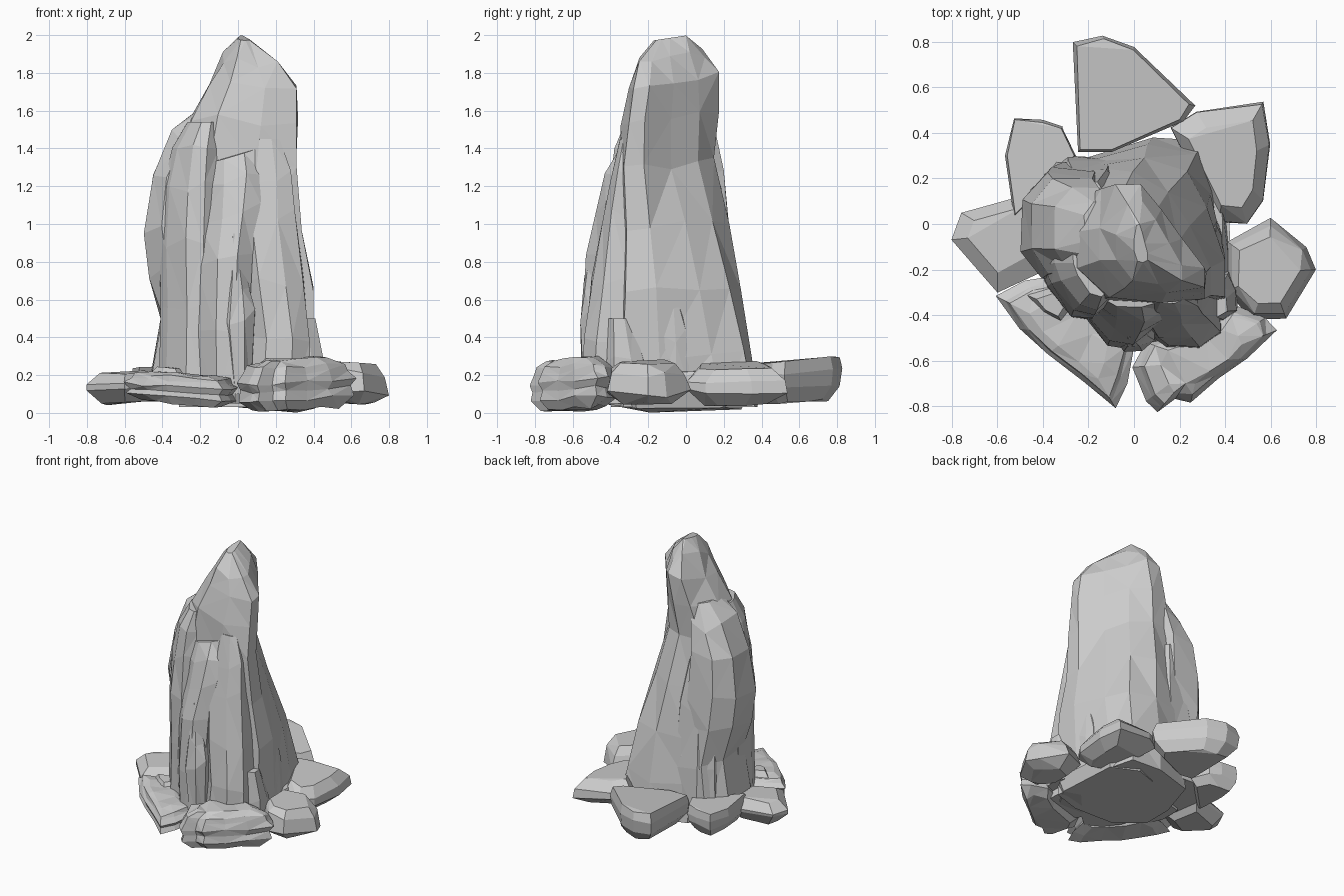
import bpy, bmesh, math, random

if "Cube" in bpy.data.objects:
    bpy.data.objects.remove(bpy.data.objects["Cube"])


def finish(name, bm):
    bmesh.ops.recalc_face_normals(bm, faces=bm.faces)
    me = bpy.data.meshes.new(name)
    bm.to_mesh(me)
    bm.free()
    ob = bpy.data.objects.new(name, me)
    bpy.context.collection.objects.link(ob)
    return ob


def loft(bm, rings):
    """Skin rings of points, closing both ends, then split into facets."""
    rows = [[bm.verts.new(p) for p in ring] for ring in rings]
    n = len(rows[0])
    for a, b in zip(rows, rows[1:]):
        for i in range(n):
            j = (i + 1) % n
            bm.faces.new((a[i], a[j], b[j], b[i]))
    bm.faces.new(rows[0][::-1])
    bm.faces.new(rows[-1])
    bmesh.ops.triangulate(bm, faces=bm.faces[:], quad_method='SHORT_EDGE')


# Unit plans running counter-clockwise from the left
BOXY = [(-1, -.5), (-.5, -1), (.4, -1), (1, -.6), (1, .3), (.6, 1), (-.4, 1), (-1, .5)]
CUT_LEFT = [(-1, .1), (-.75, -.3), (-.1, -.9), (.5, -1), (1, -.7), (1, 1), (-.2, 1), (-1, .8)]
LOW = [(-1, -.6), (-.5, -1), (.4, -1), (1, -.85), (.98, -.3), (.88, .5), (.72, .93), (.1, 1),
       (-.7, .75), (-1, 0)]
HIGH = [(-1, -.4), (-.5, -.9), (.3, -1), (1, -.85), (.97, -.5), (.6, .0), (.2, .55), (-.2, 1),
        (-.65, .95), (-1, .2)]


def column(name, levels, plan=BOXY, top_plan=None, seed=1, jitter=.02, tilt=(0, 0)):
    """Tapering pillar; each level is z, xmin, xmax, ymin, ymax."""
    rnd = random.Random(seed)
    top_plan = top_plan or plan
    zs = levels[0][0], levels[-1][0]
    rings = []
    for k, (z, x0, x1, y0, y1) in enumerate(levels):
        t = (z - zs[0]) / (zs[1] - zs[0])
        b = min(1, t * 1.2)
        rx, ry = (x1 - x0) / 2, (y1 - y0) / 2
        ring = []
        for (ax, ay), (bx, by) in zip(plan, top_plan):
            w = 1 + rnd.uniform(-jitter, jitter) * 3.5
            u = max(-1, min(1, (ax + (bx - ax) * b) * w)) * rx
            v = max(-1, min(1, (ay + (by - ay) * b) * w)) * ry
            dz = t * (tilt[0] * u + tilt[1] * v)
            if 0 < k < len(levels) - 1:
                dz += rnd.uniform(-jitter, jitter) * 2.5
            ring.append(((x0 + x1) / 2 + u, (y0 + y1) / 2 + v, z + dz))
        rings.append(ring)
    bm = bmesh.new()
    loft(bm, rings)
    return finish(name, bm)


def boulder(name, outline, z0, z1, profile, tilt=(0, 0), seed=1, jitter=0.01, hull=True):
    """Rock from a plan outline; profile is (height fraction, plan scale)."""
    rnd = random.Random(seed)
    cx = sum(p[0] for p in outline) / len(outline)
    cy = sum(p[1] for p in outline) / len(outline)
    rings = []
    for h, s in profile:
        ring = []
        for x, y in outline:
            f = s + rnd.uniform(-1, 0) * jitter * 4
            px, py = cx + (x - cx) * f, cy + (y - cy) * f
            z = z0 + (z1 - z0) * h + tilt[0] * (px - cx) + tilt[1] * (py - cy)
            ring.append((px, py, max(0, z + rnd.uniform(-jitter, jitter))))
        rings.append(ring)
    bm = bmesh.new()
    if hull:
        for ring in rings:
            for p in ring:
                bm.verts.new(p)
        res = bmesh.ops.convex_hull(bm, input=bm.verts[:])
        junk = {g for g in res['geom_interior'] + res['geom_unused']
                if isinstance(g, bmesh.types.BMVert)}
        bmesh.ops.delete(bm, geom=list(junk), context='VERTS')
        bmesh.ops.dissolve_limit(bm, angle_limit=math.radians(12),
                                 verts=bm.verts[:], edges=bm.edges[:])
    else:
        loft(bm, rings)
    return finish(name, bm)


# Central spire: tall main pillar, its top running diagonally front right to back left
column("main_spire", [
    (.03, -.32, .41, -.40, .38), (.30, -.32, .40, -.38, .35), (.65, -.30, .40, -.36, .30),
    (1.0, -.30, .34, -.36, .23), (1.3, -.32, .31, -.36, .15), (1.58, -.25, .32, -.35, .18),
    (1.75, -.16, .31, -.31, .18), (1.88, -.08, .21, -.27, .10), (1.985, .0, .06, -.17, .0)],
    LOW, HIGH, seed=4, jitter=.012, tilt=(0, .15))

# Shorter pillars leaning against the spire
column("left_pillar", [
    (.10, -.48, -.08, -.26, .29), (.52, -.41, -.08, -.26, .27), (.75, -.48, -.08, -.24, .25),
    (.97, -.50, -.10, -.24, .23), (1.24, -.46, -.12, -.22, .2), (1.45, -.35, -.10, -.2, .17),
    (1.6, -.22, -.08, -.14, .1)], seed=7)
column("front_left_pillar", [
    (.08, -.42, -.10, -.43, .0), (.55, -.41, -.10, -.43, .0), (.9, -.42, -.10, -.42, .0),
    (1.2, -.40, -.10, -.40, .0), (1.4, -.35, -.10, -.38, .0), (1.54, -.27, -.10, -.32, -.05)],
    CUT_LEFT, seed=12, jitter=.012)
column("front_pillar", [
    (.05, -.25, .06, -.55, -.1), (.45, -.26, .06, -.55, -.1), (.8, -.26, .08, -.53, -.1),
    (1.05, -.25, .12, -.48, -.1), (1.25, -.25, .14, -.43, -.1), (1.36, -.24, .13, -.37, -.15)],
    CUT_LEFT, seed=3, tilt=(.3, .1), jitter=.015)
column("front_right_pillar", [
    (.05, .04, .39, -.56, -.2), (.4, .07, .38, -.54, -.2), (.7, .03, .35, -.5, -.2),
    (1.05, .0, .30, -.44, -.2), (1.25, .03, .28, -.40, -.2), (1.45, .08, .22, -.35, -.25)],
    seed=9, jitter=.014)
column("front_wedge", [
    (.1, -.04, .07, -.55, -.3), (.5, -.09, .09, -.56, -.3), (.7, -.06, .06, -.54, -.3),
    (.95, -.03, -.01, -.5, -.3)], seed=2)
column("right_foot", [
    (.1, .25, .46, -.43, -.2), (.28, .25, .45, -.42, -.22), (.5, .25, .41, -.41, -.28)], seed=6)
column("right_slab", [
    (.08, .25, .39, -.2, .03), (.4, .25, .39, -.15, .0), (.7, .25, .36, -.1, -.06)], seed=5)
column("back_left_foot", [
    (.1, -.40, -.03, .0, .30), (.45, -.39, -.04, .0, .28), (.85, -.36, -.06, .0, .24),
    (1.2, -.31, -.12, .0, .19)], seed=15)

# Undercut layers beneath the spire
core = [(-.46, .0), (-.36, .25), (.0, .35), (.3, .33), (.42, .1), (.44, -.32), (.1, -.55), (-.3, -.35)]
boulder("base_layer", core, .05, .24, [(0, .7), (.5, 1), (1, .92)], (-.05, 0), 3, .02)
boulder("base_keel", [(.0, .3), (.2, .38), (.42, .25), (.46, -.3), (.3, -.55), (.05, -.55), (-.3, -.1)],
        .01, .14, [(0, .5), (.2, .85), (1, .95)], (-.04, -.03), 8)

# Ring of fallen rocks
slab = [(0, .72), (.35, .97), (.7, 1.0), (1, .94)]
boulder("back_rock", [(-.27, .8), (-.14, .83), (.0, .78), (.15, .66), (.27, .52), (.22, .45),
                      (-.1, .31), (-.25, .31), (-.28, .6)], .06, .28, slab, (0, .06), 2)
boulder("back_right_rock", [(.15, .43), (.27, .5), (.57, .54), (.6, .35), (.57, .1), (.5, -.01),
                            (.37, .0), (.28, .2)], .05, .25,
        [(0, .6), (.4, 1), (.65, .98), (1, .7)], (-.12, 0), 5)
boulder("right_rock", [(.4, -.07), (.6, .03), (.76, -.1), (.81, -.2), (.67, -.42), (.52, -.42),
                       (.4, -.3)], .06, .27, [(0, .6), (.25, 1), (.75, .88), (1, .7)], (-.12, 0),
        4, .018)
boulder("left_rock", [(-.81, -.07), (-.76, .05), (-.6, .1), (-.44, .14), (-.38, -.2), (-.6, -.31)],
        .05, .21, [(0, .6), (.5, .97), (.65, 1), (1, .65)], (.05, 0), 6)
boulder("back_left_rock", [(-.53, .47), (-.4, .46), (-.31, .43), (-.25, .3), (-.42, .13),
                           (-.53, .02), (-.57, .3)], .07, .24, slab, (.03, 0), 7)

# Craggy rocks with stepped ledges along the front
ledges = [(0, .75), (.2, .99), (.4, .93), (.55, 1.03), (.75, .92), (.88, .86), (1, .6)]
boulder("front_rock", [(-.01, -.63), (.05, -.78), (.1, -.83), (.18, -.77), (.25, -.78), (.37, -.68),
                       (.5, -.59), (.62, -.47), (.58, -.41), (.46, -.36), (.34, -.42), (.05, -.52)],
        .02, .28, ledges, (.03, .05), 11, .012, False)
boulder("front_left_rock", [(-.6, -.32), (-.5, -.46), (-.38, -.57), (-.22, -.69), (-.08, -.81),
                            (-.03, -.7), (.0, -.55), (-.12, -.48), (-.24, -.34), (-.34, -.23),
                            (-.48, -.25)], .05, .21, ledges, (-.04, .04), 13, .01, False)
boulder("front_left_chip", [(-.5, -.3), (-.42, -.4), (-.3, -.46), (-.25, -.38), (-.34, -.25)],
        .1, .24, [(0, 1), (.6, .9), (1, .5)], (0, .05), 14)
